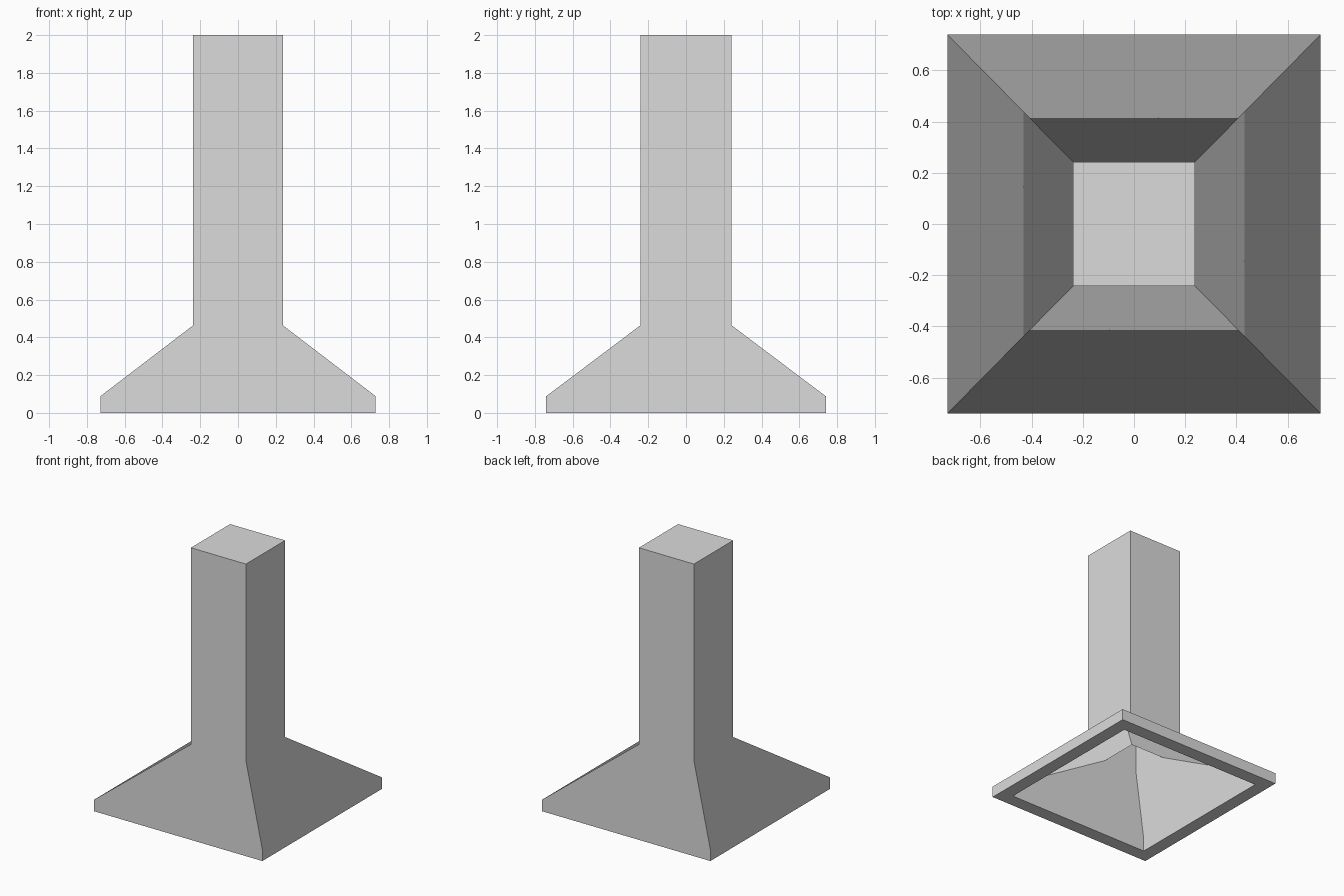
import bpy
import bmesh
from mathutils import Vector

default = bpy.data.objects.get("Cube")
if default:
    bpy.data.objects.remove(default, do_unlink=True)

# Brushed metal
metal = bpy.data.materials.new("light grey metal")
metal.use_nodes = True
grey = (0.71, 0.71, 0.71, 1.0)
metal.diffuse_color = grey
metal.node_tree.nodes["Principled BSDF"].inputs["Base Color"].default_value = grey


def side_normal(normal):
    """Level the normal of a wall or slope; keep flat tops and rims as they are."""
    if abs(normal.z) > 0.99:
        return normal.copy()
    return Vector((normal.x, normal.y, 0)).normalized()


def ring_shell(name, profile, cap_start=False, cap_end=False):
    """Join rectangular rings (half width, half depth, height) into a shell."""
    bm = bmesh.new()
    rings = [[bm.verts.new((sx * w, sy * d, z))
              for sx, sy in ((-1, -1), (1, -1), (1, 1), (-1, 1))]
             for w, d, z in profile]
    for low, high in zip(rings, rings[1:]):
        for i in range(4):
            j = (i + 1) % 4
            bm.faces.new((low[i], low[j], high[j], high[i]))
    if cap_start:
        bm.faces.new(rings[0][::-1])
    if cap_end:
        bm.faces.new(rings[-1])
    for face in bm.faces:
        face.smooth = True
    mesh = bpy.data.meshes.new(name)
    bm.to_mesh(mesh)
    bm.free()
    mesh.materials.append(metal)

    # Each side shades as one continuous sheet, with crisp corners
    normals = [side_normal(face.normal)
               for face in mesh.polygons for _ in face.loop_indices]
    mesh.normals_split_custom_set(normals)
    obj = bpy.data.objects.new(name, mesh)
    bpy.context.scene.collection.objects.link(obj)


chimney_joint = (0.238, 0.242, 0.463)
flue_mouth = (0.146, 0.15, 0.265)

# Canopy: hollow underside, flat rim, short lip and sloping top
ring_shell("canopy", [
    flue_mouth,
    (0.625, 0.634, 0.1),
    (0.625, 0.634, 0),
    (0.729, 0.74, 0),
    (0.729, 0.74, 0.088),
    chimney_joint,
])

# Chimney: square outer duct closed at the top
ring_shell("chimney", [chimney_joint, (0.238, 0.242, 2)], cap_end=True)

# Flue lining: inner duct facing inwards, closed by a ceiling
ring_shell("flue_lining", [(0.146, 0.15, 1.91), flue_mouth], cap_start=True)
